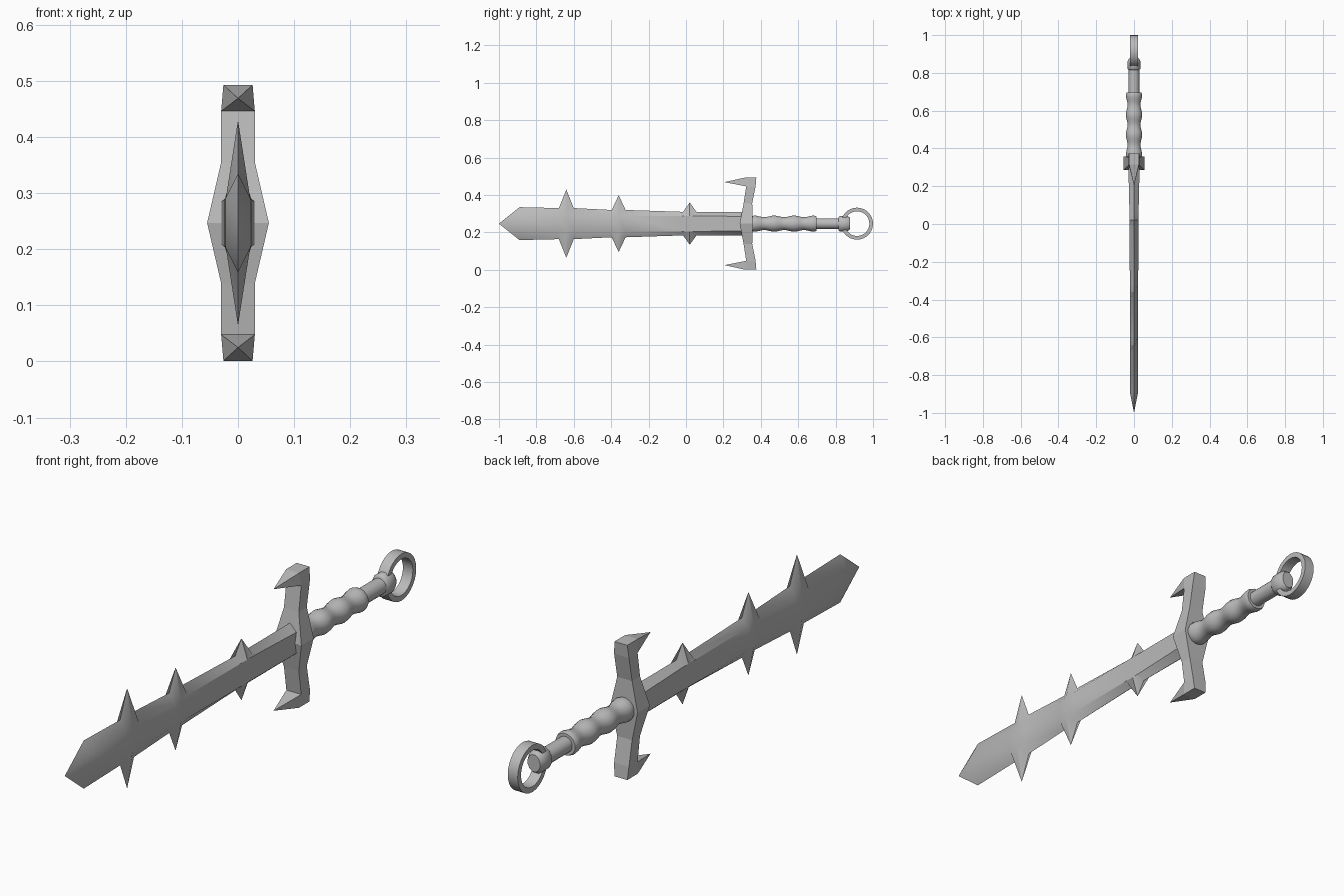
import bpy, bmesh, math
from mathutils import Matrix, Vector

MID = 0.247  # height of the sword's long axis

if "Cube" in bpy.data.objects:
    bpy.data.objects.remove(bpy.data.objects["Cube"], do_unlink=True)

steel = bpy.data.materials.new("grey_steel")
steel.use_nodes = True
GREY = (0.5, 0.5, 0.5, 1)
steel.diffuse_color = GREY
steel.node_tree.nodes["Principled BSDF"].inputs["Base Color"].default_value = GREY


def finish(name, bm, angle=None):
    bmesh.ops.recalc_face_normals(bm, faces=bm.faces)
    mesh = bpy.data.meshes.new(name)
    bm.to_mesh(mesh)
    bm.free()
    mesh.materials.append(steel)
    obj = bpy.data.objects.new(name, mesh)
    bpy.context.collection.objects.link(obj)
    if angle:
        bpy.ops.object.select_all(action='DESELECT')
        obj.select_set(True)
        bpy.context.view_layer.objects.active = obj
        bpy.ops.object.shade_smooth_by_angle(angle=math.radians(angle))
    return obj


def loft(bm, rings, start=True, end=True, closed=False):
    """Skin a list of equal rings of points."""
    loops = [[bm.verts.new(p) for p in ring] for ring in rings]
    n = len(loops[0])
    pairs = list(zip(loops, loops[1:])) + ([(loops[-1], loops[0])] if closed else [])
    for a, b in pairs:
        for i in range(n):
            j = (i + 1) % n
            bm.faces.new((a[i], a[j], b[j], b[i]))
    if start and not closed:
        bm.faces.new(loops[0])
    if end and not closed:
        bm.faces.new(loops[-1])
    return loops


def lathe(name, profile, sides, angle, squash=1.0):
    """Turn (y, radius) pairs round the long axis."""
    bm = bmesh.new()
    turns = [2 * math.pi * (i + 0.5) / sides for i in range(sides)]
    loft(bm, [[(r * squash * math.cos(t), y, MID + r * math.sin(t)) for t in turns]
              for y, r in profile])
    return finish(name, bm, angle)


# Blade: six-sided section, the edges pulled out into spikes; (y, edge, flat, thickness)
sections = [(-0.89, 0.088, 0.044, 0.022)]
for y, half, edge, tip in ((-0.64, 0.04, 0.083, 0.183),
                           (-0.36, 0.037, 0.073, 0.152),
                           (0.02, 0.036, 0.063, 0.113)):
    thick = 0.024 if y > 0 else 0.022
    sections += [(y - half, edge, 0.042, thick), (y, tip, 0.042, thick),
                 (y + half, edge, 0.042, thick)]
sections.append((0.31, 0.063, 0.038, 0.03))
bm = bmesh.new()
loops = loft(bm, [[(0, y, MID + e), (t, y, MID + f), (t, y, MID - f),
                   (0, y, MID - e), (-t, y, MID - f), (-t, y, MID + f)]
                  for y, e, f, t in sections], start=False)
point = bm.verts.new((0, -1, MID))
for a, b in zip(loops[0], loops[0][1:] + loops[0][:1]):
    bm.faces.new((a, b, point))
finish("blade", bm, 32)

# Crossguard: rectangular section; (offset, half width, front y, back y)
arm = [(0.108, 0.03, 0.308, 0.354), (0.199, 0.03, 0.322, 0.372),
       (0.246, 0.026, 0.315, 0.376)]
stations = ([(-o, w, f, b) for o, w, f, b in reversed(arm)]
            + [(0, 0.055, 0.287, 0.358)] + arm)
bm = bmesh.new()
loops = loft(bm, [[(-w, f, MID + o), (w, f, MID + o), (w, b, MID + o), (-w, b, MID + o)]
                  for o, w, f, b in stations])
# Hooks: the front face at each arm end drawn out to a point
bm.normal_update()
for lower, upper, side in ((loops[0], loops[1], -1), (loops[-2], loops[-1], 1)):
    corners = set(lower[:2] + upper[:2])
    face = next(f for f in bm.faces if set(f.verts) == corners)
    poked = bmesh.ops.poke(bm, faces=[face])
    poked["verts"][0].co = Vector((0, 0.205, MID + side * 0.222))
finish("crossguard", bm)

# Grip: three soft swells
grip = [(0.35, 0.04)]
for k in range(25):
    grip.append((0.365 + 0.32 * k / 24, 0.0395 + 0.0045 * math.cos(k / 24 * 6 * math.pi)))
grip.append((0.697, 0.040))
lathe("grip", grip, 16, 40)
lathe("handle_rod", [(0.68, 0.029), (0.83, 0.029)], 16, 40)

# Pommel collar
lathe("pommel_collar", [(0.815, 0.036), (0.822, 0.043), (0.862, 0.043), (0.878, 0.032)],
      12, 50, squash=0.8)

# Pommel ring: flat band turned about the x axis
bm = bmesh.new()
band = [(-0.02, 0.0855), (0.02, 0.0855), (0.02, 0.066), (-0.02, 0.066)]
rings = []
for i in range(28):
    t = 2 * math.pi * i / 28
    rings.append([(x, 0.9145 + r * math.cos(t), MID + r * math.sin(t)) for x, r in band])
loft(bm, rings, closed=True)
finish("pommel_ring", bm, 30)
